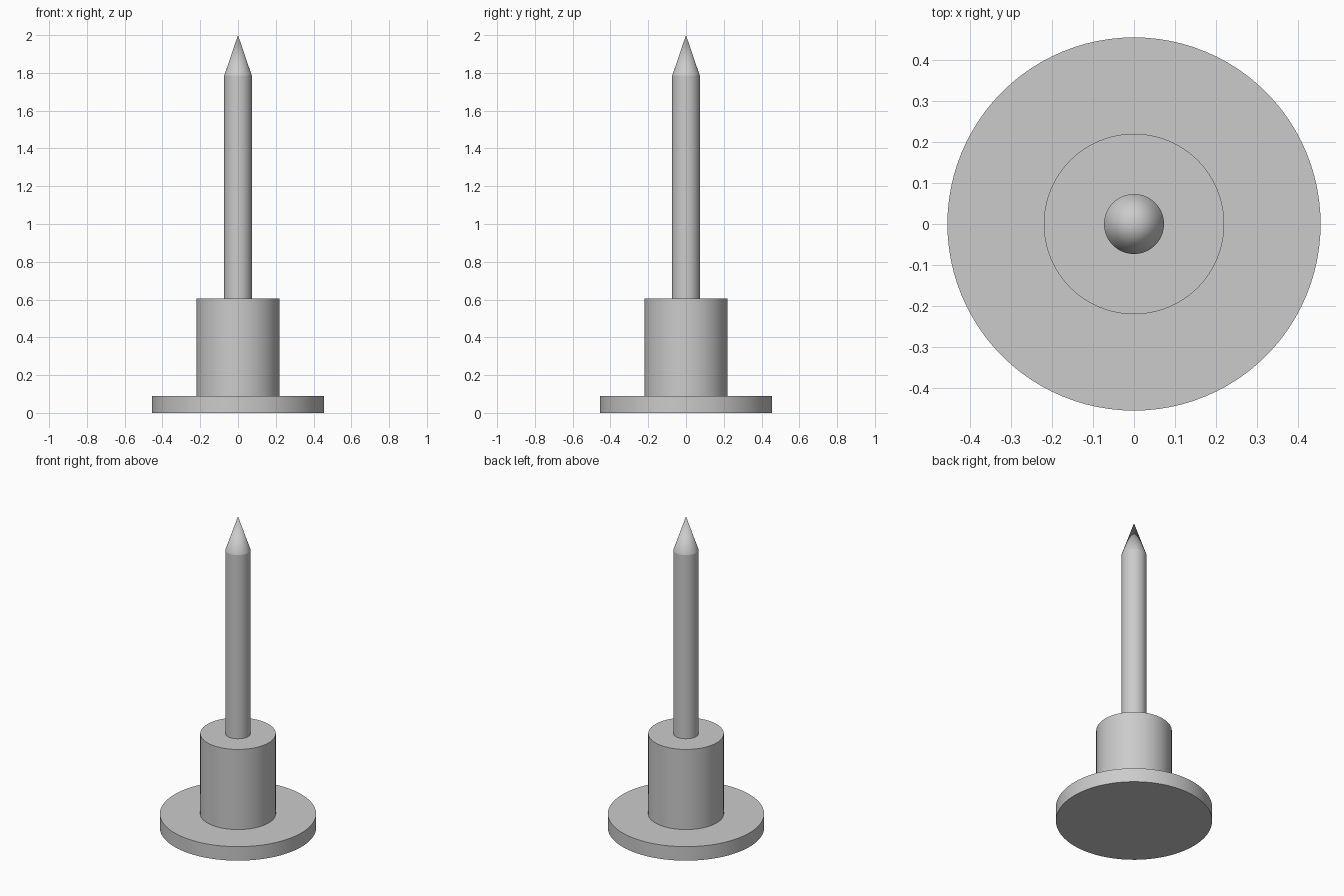
import bpy
import math

cube = bpy.data.objects.get("Cube")
if cube:
    bpy.data.objects.remove(cube, do_unlink=True)

# Single grey finish
grey = bpy.data.materials.new("plain_grey")
grey.use_nodes = True
colour = (0.6, 0.6, 0.6, 1)
grey.diffuse_color = colour
grey.node_tree.nodes["Principled BSDF"].inputs["Base Color"].default_value = colour

SIDES = 96


def round_part(name, bottom, top, radius, top_radius=None):
    """Upright cylinder or cone between two heights."""
    bpy.ops.mesh.primitive_cone_add(
        vertices=SIDES, radius1=radius,
        radius2=radius if top_radius is None else top_radius,
        depth=top - bottom, location=(0, 0, (bottom + top) / 2))
    part = bpy.context.object
    part.name = name
    part.data.materials.append(grey)
    bpy.ops.object.shade_smooth_by_angle(angle=math.radians(15))
    return part


# Flat head, thick collar, slim shaft and pointed tip
round_part("base_disc", 0, 0.09, 0.455)
round_part("collar", 0.09, 0.605, 0.22)
round_part("shaft", 0.605, 1.785, 0.073)
round_part("pointed_tip", 1.785, 2, 0.073, 0)
